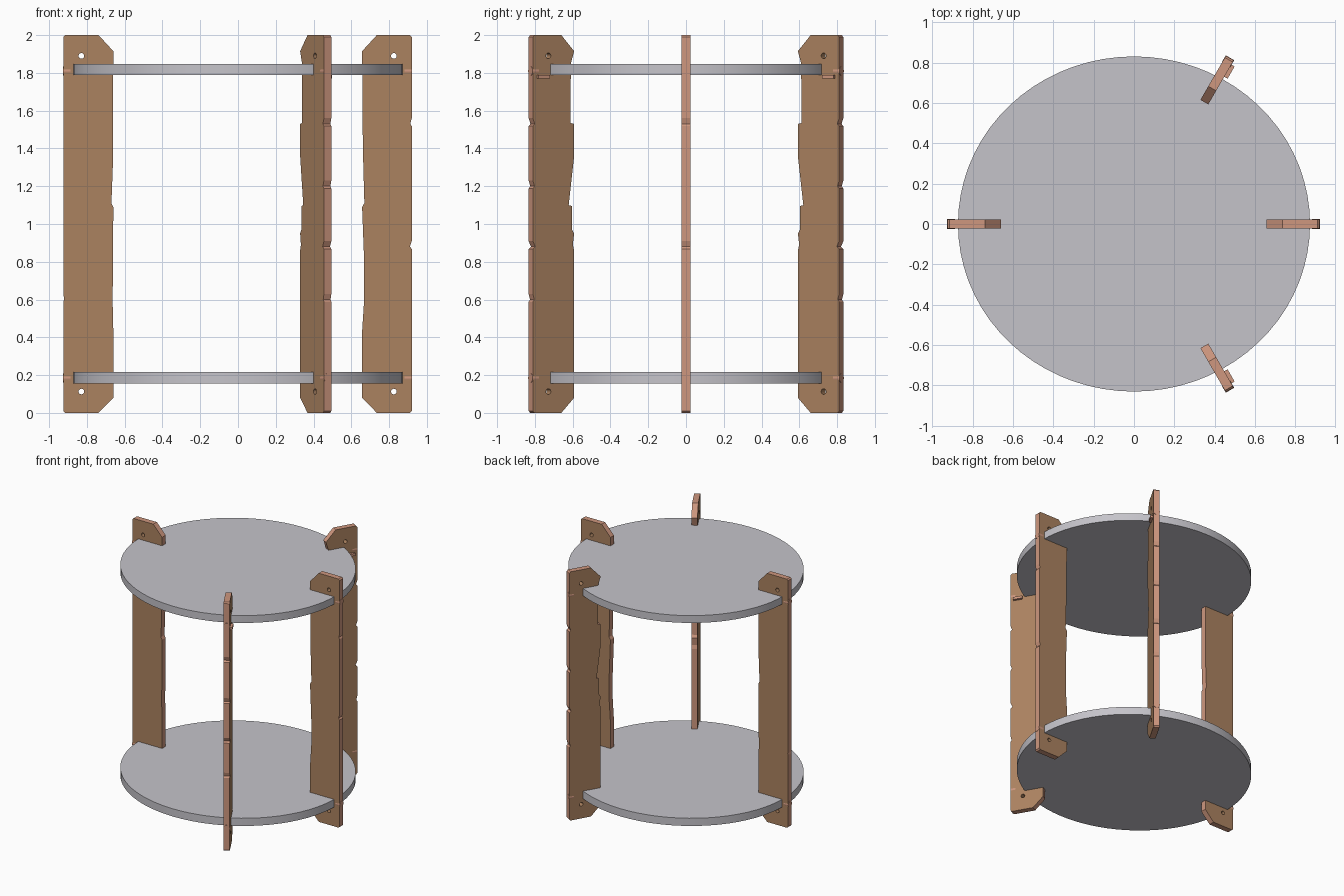
import bpy, bmesh, math
from mathutils import Matrix

if "Cube" in bpy.data.objects:
    bpy.data.objects.remove(bpy.data.objects["Cube"])


def material(name, rgb):
    m = bpy.data.materials.new(name)
    m.diffuse_color = (*rgb, 1)
    m.use_nodes = True
    m.node_tree.nodes["Principled BSDF"].inputs["Base Color"].default_value = m.diffuse_color
    return m


WOOD = material("wood face brown", (0.41, 0.225, 0.118))
EDGE = material("cut edge salmon", (0.62, 0.31, 0.21))
GREY = material("shelf grey", (0.56, 0.55, 0.59))


def add_object(name, bm, mats):
    mesh = bpy.data.meshes.new(name)
    bm.to_mesh(mesh)
    bm.free()
    for m in mats:
        mesh.materials.append(m)
    ob = bpy.data.objects.new(name, mesh)
    bpy.context.collection.objects.link(ob)
    return ob


def smooth(ob):
    bpy.ops.object.select_all(action='DESELECT')
    ob.select_set(True)
    bpy.context.view_layer.objects.active = ob
    bpy.ops.object.shade_smooth_by_angle(angle=math.radians(30))


# Round shelves, slightly narrower in depth than in width
def shelf(name, z0, z1):
    bm = bmesh.new()
    bmesh.ops.create_cone(bm, cap_ends=True, segments=72, radius1=1, radius2=1, depth=1)
    bmesh.ops.transform(bm, verts=bm.verts, matrix=Matrix.Translation((0, 0, (z0 + z1) / 2))
                        @ Matrix.Diagonal((0.872, 0.83, z1 - z0, 1)))
    ob = add_object(name, bm, [GREY])
    smooth(ob)


# Upright board: profile in radius and height, extruded sideways, then turned
def board(name, angle, r0, r1, inner, nicks, t=0.0225):
    c = 0.078
    pts = [(r1, 0.01), (r1 - 0.01, 0), (r0 + c, 0), (r0, 0.08)]
    pts += [(r0 + d, z) for d, z in inner]
    pts += [(r0, 1.915), (r0 + c, 2), (r1 - 0.01, 2), (r1, 1.99)]
    for z, d in reversed(nicks):
        pts += [(r1, z + 0.03), (r1 - d, z), (r1, z - 0.012)]
    bm = bmesh.new()
    f = bm.faces.new([bm.verts.new((x, -t, z)) for x, z in pts])
    ext = bmesh.ops.extrude_face_region(bm, geom=[f])
    bmesh.ops.translate(bm, vec=(0, 2 * t, 0),
                        verts=[v for v in ext['geom'] if isinstance(v, bmesh.types.BMVert)])
    bmesh.ops.recalc_face_normals(bm, faces=bm.faces)
    for f in bm.faces:
        f.material_index = 0 if abs(f.normal.y) > 0.5 else 1
    ob = add_object(name, bm, [WOOD, EDGE])

    # Small through holes near both ends
    bm = bmesh.new()
    for z in (0.113, 1.89):
        bmesh.ops.create_cone(bm, cap_ends=True, segments=16, radius1=0.015, radius2=0.015, depth=0.2,
                              matrix=Matrix.Translation((r1 - 0.095, 0, z))
                              @ Matrix.Rotation(math.pi / 2, 4, 'X'))
    cutter = add_object("hole_cutter", bm, [WOOD])
    cutter.hide_render = True
    mod = ob.modifiers.new("holes", 'BOOLEAN')
    mod.operation = 'DIFFERENCE'
    mod.solver = 'EXACT'
    mod.object = cutter
    bpy.context.view_layer.objects.active = ob
    bpy.ops.object.modifier_apply(modifier=mod.name)
    bpy.data.objects.remove(cutter)
    ob.rotation_euler.z = math.radians(angle)

    # Round pegs in the outer edge, level with the shelves
    bm = bmesh.new()
    for z in (0.185, 1.81):
        bmesh.ops.create_cone(bm, cap_ends=True, segments=20, radius1=0.024, radius2=0.024, depth=0.04,
                              matrix=Matrix.Translation((r1 - 0.018, 0, z))
                              @ Matrix.Rotation(math.pi / 2, 4, 'Y'))
    pegs = add_object(name + "_pegs", bm, [EDGE])
    pegs.rotation_euler.z = math.radians(angle)
    smooth(pegs)


# Small splinter standing off the right-hand side of an angled board
def splinter(name, angle, side):
    bm = bmesh.new()
    bmesh.ops.create_cube(bm, size=1, matrix=Matrix.Translation((0.89, side * 0.029, 1.78))
                          @ Matrix.Diagonal((0.07, 0.025, 0.02, 1)))
    add_object(name, bm, [EDGE]).rotation_euler.z = math.radians(angle)


shelf("lower_shelf", 0.155, 0.217)
shelf("upper_shelf", 1.788, 1.847)

# Worn edges: (offset from inner edge, height) and (height, depth) of outer nicks
left_wear = [(0, 0.43), (0.004, 0.6), (0.002, 0.75), (0, 1.09), (0.01, 1.11), (0.003, 1.3)]
right_wear = [(0, 0.43), (0.011, 0.6), (0.011, 0.8), (0, 1.09), (0.012, 1.11), (0.004, 1.4)]
side_wear = [(0, 0.86), (0.008, 0.89), (0, 0.95), (0.012, 0.97), (0.013, 1.095), (0.033, 1.1),
             (0, 1.36), (0, 1.53), (0.022, 1.535), (0.02, 1.85)]
side_nicks = [(0.6, 0.008), (0.88, 0.014), (1.2, 0.01), (1.53, 0.011)]
board("left_upright", 180, 0.66, 0.924, left_wear, [(0.6, 0.003)])
board("right_upright", 0, 0.657, 0.92, right_wear, [(0.88, 0.01), (1.53, 0.008)])
for label, s in (("front", -1), ("back", 1)):
    board(label + "_upright", 60 * s, 0.697, 0.949, side_wear, side_nicks)
    splinter(label + "_splinter", 60 * s, -s)
